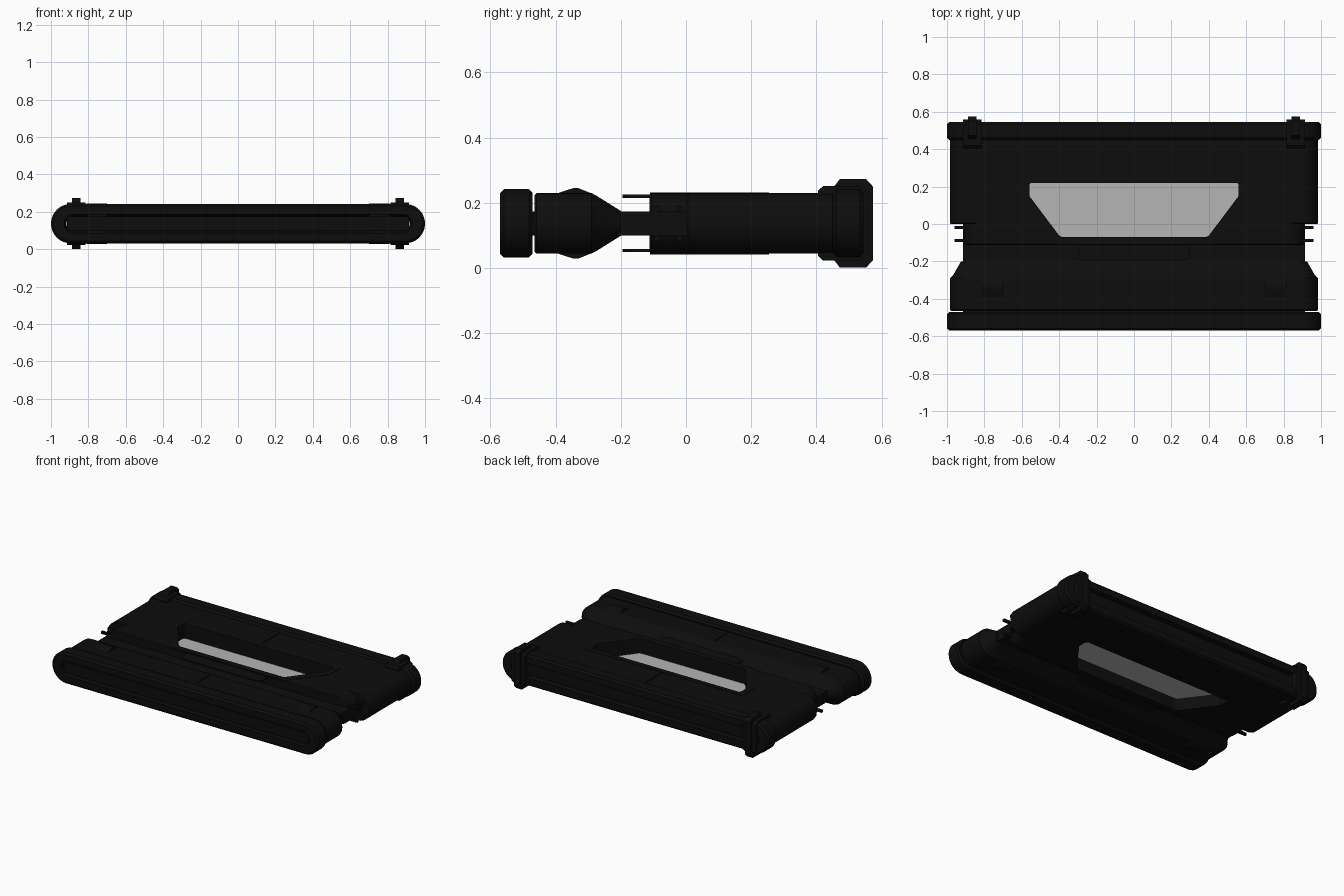
import bpy, bmesh, math

if "Cube" in bpy.data.objects:
    bpy.data.objects.remove(bpy.data.objects["Cube"])

ZC = 0.137  # mid height of the flat case


def material(name, v):
    m = bpy.data.materials.new(name)
    m.diffuse_color = (v, v, v, 1)
    m.use_nodes = True
    m.node_tree.nodes["Principled BSDF"].inputs["Base Color"].default_value = m.diffuse_color
    return m


BLACK = material("matte_black", 0.004)
GREY = material("window_grey", 0.46)


def finish(name, bm, mat=BLACK, smooth=False):
    bmesh.ops.recalc_face_normals(bm, faces=bm.faces)
    me = bpy.data.meshes.new(name)
    bm.to_mesh(me)
    bm.free()
    ob = bpy.data.objects.new(name, me)
    bpy.context.collection.objects.link(ob)
    me.materials.append(mat)
    if smooth:
        bpy.ops.object.select_all(action='DESELECT')
        ob.select_set(True)
        bpy.context.view_layer.objects.active = ob
        bpy.ops.object.shade_smooth_by_angle(angle=math.radians(30))
    return ob


def stadium(bm, y, hh, end, n=16):
    """Ring of vertices: flat top and bottom with round ends."""
    ring = []
    for side in (1, -1):
        for i in range(n + 1):
            a = -math.pi / 2 + math.pi * i / n
            x = end - hh + hh * math.cos(a)
            ring.append(bm.verts.new((side * x, y, ZC + side * hh * math.sin(a))))
    return ring


def loft(name, rows, closed=False):
    """Skin stadium rows (y, half height, end x); closed makes a hollow sleeve."""
    bm = bmesh.new()
    rings = [stadium(bm, *r) for r in rows]
    pairs = list(zip(rings, rings[1:]))
    if closed:
        pairs.append((rings[-1], rings[0]))
    else:
        bm.faces.new(rings[0])
        bm.faces.new(rings[-1])
    for a, b in pairs:
        for i in range(len(a)):
            j = (i + 1) % len(a)
            bm.faces.new((a[i], a[j], b[j], b[i]))
    return finish(name, bm, smooth=True)


def sleeve(name, y0, y1, hh, end, c):
    """Hollow straight sleeve with chamfered rims."""
    return loft(name, [(y0, hh - c, end - c), (y0 + c, hh, end), (y1 - c, hh, end),
                       (y1, hh - c, end - c), (y1, 0.05, 0.93), (y0, 0.05, 0.93)], True)


def prism(name, pts, lo, hi, axis, mat=BLACK):
    """Extrude an outline: (x, y) along z, or (y, z) along x."""
    bm = bmesh.new()
    put = (lambda p, t: (p[0], p[1], t)) if axis == 'z' else (lambda p, t: (t, p[0], p[1]))
    a = [bm.verts.new(put(p, lo)) for p in pts]
    b = [bm.verts.new(put(p, hi)) for p in pts]
    bm.faces.new(a)
    bm.faces.new(b)
    for i in range(len(a)):
        j = (i + 1) % len(a)
        bm.faces.new((a[i], a[j], b[j], b[i]))
    return finish(name, bm, mat)


def box(name, x0, x1, y0, y1, z0, z1):
    return prism(name, [(x0, y0), (x1, y0), (x1, y1), (x0, y1)], z0, z1, 'z')


def mirror_outline(half):
    return half + [(-x, y) for x, y in reversed(half)]


def cut(ob, cutter):
    m = ob.modifiers.new("cut", 'BOOLEAN')
    m.operation = 'DIFFERENCE'
    m.solver = 'EXACT'
    m.object = cutter
    bpy.context.view_layer.objects.active = ob
    bpy.ops.object.modifier_apply(modifier=m.name)


# Front and rear end caps
sleeve("front_cap", -0.57, -0.47, 0.105, 1.0, 0.012)
sleeve("rear_cap", 0.45, 0.545, 0.105, 1.0, 0.012)

# Front sleeve, tapering down to the thin neck
front = loft("front_sleeve", [
    (-0.465, 0.086, 0.978), (-0.458, 0.093, 0.985), (-0.29, 0.093, 0.985),
    (-0.275, 0.085, 0.968), (-0.2, 0.038, 0.925), (-0.2, 0.03, 0.918),
    (-0.26, 0.05, 0.93), (-0.465, 0.05, 0.93)], True)

# Rear sleeve, middle block and inner core
rear = sleeve("rear_sleeve", 0.0, 0.455, 0.093, 0.985, 0.006)
middle = loft("middle_block", [(-0.112, 0.087, 0.909), (-0.106, 0.093, 0.915), (0.01, 0.093, 0.915)])
core = box("inner_core", -0.915, 0.915, -0.555, 0.525, ZC - 0.037, ZC + 0.037)

# Window surround
frame = prism("window_frame", mirror_outline([(0.42, -0.11), (0.6, 0.125), (0.6, 0.24), (0.585, 0.255)]),
              ZC - 0.095, ZC + 0.095, 'z')

# Window opening through the case
window = mirror_outline([(0.385, -0.07), (0.4, -0.062), (0.56, 0.15), (0.56, 0.21), (0.55, 0.22)])
cutter = prism("window_cutter", window, -0.1, 0.4, 'z')
for ob in (rear, middle, core, frame):
    cut(ob, cutter)
bpy.data.objects.remove(cutter)

# Centre seams, top and bottom
for s in (1, -1):
    z = ZC + s * 0.093
    for ob, y0, y1 in ((front, -0.44, -0.3), (rear, 0.26, 0.44)):
        seam = box("seam_cutter", -0.003, 0.003, y0, y1, z - 0.008, z + 0.008)
        cut(ob, seam)
        bpy.data.objects.remove(seam)

# Window pane
prism("window_pane", window, ZC - 0.015, ZC - 0.005, 'z', GREY)

# Thin tongues over the neck, above and below
for s, word in ((1, "upper"), (-1, "lower")):
    z = ZC + s * 0.083
    prism(word + "_tongue", mirror_outline([(0.27, -0.195), (0.3, -0.18), (0.3, -0.1)]),
          z - 0.005, z + 0.005, 'z')

# Parts repeated on both ends
clamp = [(0.405, 0.1), (0.42, 0.114), (0.535, 0.114), (0.56, 0.09)]
bolt = [(0.455, 0.114), (0.472, 0.136), (0.552, 0.136), (0.574, 0.112)]
ridge = [(-0.4, 0.09), (-0.365, 0.102), (-0.345, 0.108), (-0.33, 0.108), (-0.285, 0.09)]


def both(half):
    """Close a side outline by mirroring it about the mid height."""
    return [(y, ZC + z) for y, z in half] + [(y, ZC - z) for y, z in reversed(half)]


for s, word in ((1, "right"), (-1, "left")):
    cx = s * 0.865
    prism(word + "_clamp", both(clamp), cx - 0.05, cx + 0.05, 'x')
    prism(word + "_clamp_bolt", both(bolt), cx - 0.022, cx + 0.022, 'x')
    # Raised grip ridge on the front sleeve
    prism(word + "_grip_ridge", both(ridge), s * 0.755 - 0.055, s * 0.755 + 0.055, 'x')
    # Small catches on the sides of the middle block
    for y in (-0.02, -0.088):
        for z in (ZC + 0.045, ZC - 0.045):
            a, b = sorted((s * 0.87, s * 0.96))
            box(word + "_catch", a, b, y - 0.008, y + 0.008, z - 0.008, z + 0.008)
